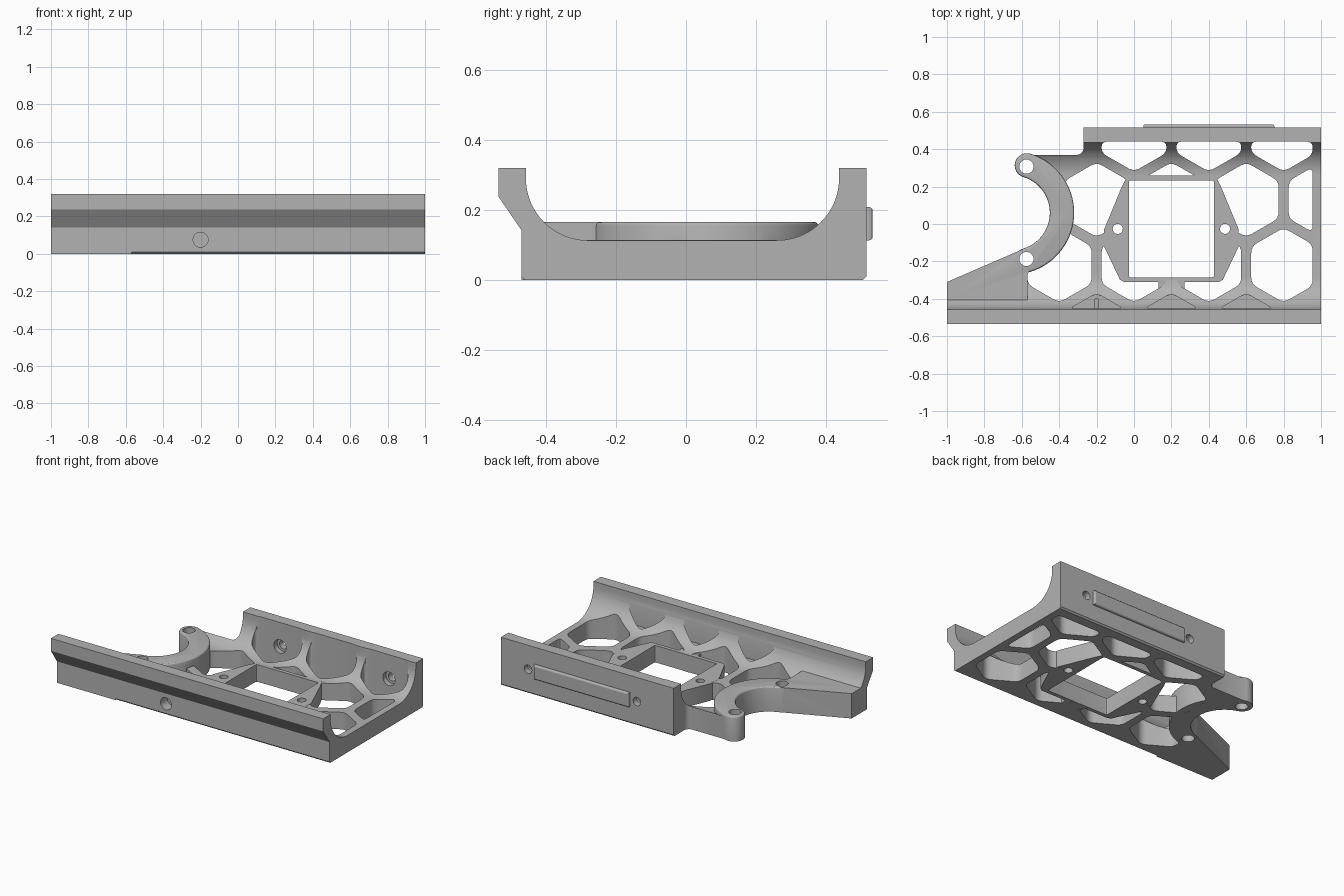
import bpy, bmesh, math
from mathutils import Vector

if "Cube" in bpy.data.objects:
    bpy.data.objects.remove(bpy.data.objects["Cube"], do_unlink=True)

grey = bpy.data.materials.new("grey plastic")
grey.use_nodes = True
COLOUR = (0.45, 0.45, 0.45, 1)
grey.diffuse_color = COLOUR
grey.node_tree.nodes["Principled BSDF"].inputs["Base Color"].default_value = COLOUR

FLOOR = 0.113   # top of the lattice
RAISED = 0.165  # top of the hook and arm


def arc(cx, cy, rx, ry, start, end, n=16):
    angles = [math.radians(start + (end - start) * i / n) for i in range(n + 1)]
    return [(cx + rx * math.cos(a), cy + ry * math.sin(a)) for a in angles]


def clip(poly, axis, limit, keep_above):
    """Cut a convex outline along an axis-aligned line."""
    out = []
    sign = 1 if keep_above else -1
    for i, b in enumerate(poly):
        a = poly[i - 1]
        da, db = sign * (a[axis] - limit), sign * (b[axis] - limit)
        if da * db < 0:
            t = da / (da - db)
            out.append((a[0] + t * (b[0] - a[0]), a[1] + t * (b[1] - a[1])))
        if db >= 0:
            out.append(b)
    return out


def rounded(poly, r):
    """Round every corner of an outline."""
    out = []
    for i, p in enumerate(poly):
        p = Vector(p)
        a, b = Vector(poly[i - 1]) - p, Vector(poly[(i + 1) % len(poly)]) - p
        p0 = p + a.normalized() * min(r, a.length * 0.45)
        p1 = p + b.normalized() * min(r, b.length * 0.45)
        for k in range(5):
            t = k / 4
            out.append(tuple(p0 * (1 - t) ** 2 + p * 2 * t * (1 - t) + p1 * t * t))
    return out


def prism(name, poly, low, high, axis="z", bevel=0.0):
    """Extrude an outline along z (x, y points) or x (y, z points) or y (x, z points)."""
    place = {"z": lambda u, v, w: (u, v, w),
             "x": lambda u, v, w: (w, u, v),
             "y": lambda u, v, w: (u, w, v)}[axis]
    bm = bmesh.new()
    base = bm.faces.new([bm.verts.new(place(u, v, low)) for u, v in poly])
    move = Vector(place(0, 0, high - low))
    made = bmesh.ops.extrude_face_region(bm, geom=[base])["geom"]
    bmesh.ops.translate(bm, vec=move, verts=[g for g in made if isinstance(g, bmesh.types.BMVert)])
    if bevel:
        cap = [g for g in made if isinstance(g, bmesh.types.BMFace)][0]
        bmesh.ops.bevel(bm, geom=list(cap.edges), offset=bevel, segments=3,
                        profile=0.5, affect="EDGES")
    bmesh.ops.recalc_face_normals(bm, faces=bm.faces)
    mesh = bpy.data.meshes.new(name)
    bm.to_mesh(mesh)
    bm.free()
    mesh.materials.append(grey)
    obj = bpy.data.objects.new(name, mesh)
    bpy.context.collection.objects.link(obj)
    return obj


def combine(target, tool, operation):
    """Apply a boolean and discard the tool."""
    mod = target.modifiers.new("boolean", "BOOLEAN")
    mod.operation, mod.object, mod.solver = operation, tool, "EXACT"
    bpy.context.view_layer.objects.active = target
    bpy.ops.object.modifier_apply(modifier=mod.name)
    bpy.data.objects.remove(tool, do_unlink=True)


def hexagon(cx, cy, r=0.2):
    return arc(cx, cy, r, r, 30, 330, 5)


def circle(cx, cy, r):
    return arc(cx, cy, r, r, 0, 345, 23)


# Tray: cross-section with two rails and curved inner walls
section = [(-0.46, 0), (0.505, 0), (0.515, 0.01), (0.515, 0.32), (0.437, 0.32)]
section += arc(0.26, 0.29, 0.177, 0.177, 0, -90)
section += arc(-0.28, 0.29, 0.177, 0.177, 270, 180)
section += [(-0.457, 0.32), (-0.535, 0.32), (-0.535, 0.237), (-0.47, 0.142), (-0.47, 0.01)]
tray = prism("tray", section, -1, 1, "x")

# Open corner behind the hook
corner = [(-1.1, 0.6), (-0.27, 0.6)] + arc(-0.305, 0.405, 0.035, 0.035, 0, -90, 6)
corner += [(-0.54, 0.37)] + arc(-0.65, 0.06, 0.265, 0.265, 70, -72) + [(-1.1, -0.41)]
combine(tray, prism("corner_cutter", corner, -0.1, 0.5), "DIFFERENCE")

# Honeycomb openings
cells = [(x, 0.48) for x in (0, 0.4, 0.8)]
cells += [(x, 0.13) for x in (-0.2, 0.2, 0.6, 1)]
cells += [(x, -0.22) for x in (-0.4, 0, 0.4, 0.8)]
for cx, cy in cells:
    shape = clip(hexagon(cx, cy), 1, 0.441, False)
    shape = clip(clip(shape, 0, 0.955, False), 0, -0.57, True)
    combine(tray, prism("cell_cutter", rounded(shape, 0.035), -0.1, 0.5), "DIFFERENCE")

# Shallow pockets in the front curve
for cx in (-0.2, 0.2, 0.6):
    shape = clip(hexagon(cx, -0.57), 1, -0.453, True)
    combine(tray, prism("pocket_cutter", rounded(shape, 0.03), FLOOR + 0.001, 0.3), "DIFFERENCE")

# Centre plate with its square window, mirrored about x = 0.2
half = [(0.26, 0.258), (0.03, 0.32), (0.03, 0.38)]
side = [(0.235, 0.258), (0.265, 0.2), (0.36, -0.03), (0.36, -0.12), (0.275, -0.298),
        (0.255, -0.31)]
plate = [(0.2 + d, y) for d, y in side] + [(0.2 - d, y) for d, y in reversed(side)]
combine(tray, prism("centre_plate", plate, 0.001, FLOOR + 0.001), "UNION")
tab = [(0.13, -0.3), (0.27, -0.3), (0.27, -0.345), (0.2, -0.39), (0.13, -0.345)]
combine(tray, prism("plate_tab", tab, 0.001, FLOOR + 0.0005), "UNION")
window = rounded([(-0.028, -0.285), (0.428, -0.285), (0.428, 0.233), (-0.028, 0.233)], 0.012)
combine(tray, prism("window_cutter", window, -0.1, 0.5), "DIFFERENCE")

# Raised arm and curved hook
arm = [(-1, -0.47), (-0.57, -0.47), (-0.57, -0.27), (-0.53, -0.2), (-0.6, -0.137), (-1, -0.31)]
combine(tray, prism("arm", arm, 0, RAISED), "UNION")
hook = arc(-0.65, 0.06, 0.33, 0.33, -73, 73, 32)
hook += arc(-0.573, 0.313, 0.065, 0.065, 73, 253, 12)[1:-1]
hook += arc(-0.65, 0.06, 0.2, 0.2, 73, -73, 24)
hook += arc(-0.573, -0.193, 0.065, 0.065, 107, 287, 12)[1:-1]
combine(tray, prism("hook", hook, 0.0005, RAISED + 0.0005, bevel=0.012), "UNION")

# Vertical screw holes
for x, y, r in ((-0.575, 0.307, 0.038), (-0.575, -0.187, 0.038),
                (-0.087, -0.026, 0.027), (0.487, -0.026, 0.027)):
    combine(tray, prism("hole_cutter", circle(x, y, r), -0.1, 0.5), "DIFFERENCE")

# Back wall screw holes with counterbores, and the blind hole in the front
for x in (0, 0.8):
    combine(tray, prism("bolt_cutter", circle(x, 0.16, 0.028), 0.4, 0.6, "y"), "DIFFERENCE")
    combine(tray, prism("counterbore", circle(x, 0.16, 0.045), 0.4, 0.475, "y"), "DIFFERENCE")
combine(tray, prism("front_hole", circle(-0.2, 0.075, 0.04), -0.6, -0.4, "y"), "DIFFERENCE")

bpy.context.view_layer.objects.active = tray
tray.select_set(True)
bpy.ops.object.shade_smooth_by_angle(angle=math.radians(28))

# Label strip on the back wall
strip = [(0.05, 0.113), (0.75, 0.113), (0.75, 0.208), (0.05, 0.208)]
prism("back_strip", strip, 0.51, 0.533, "y", bevel=0.01)
